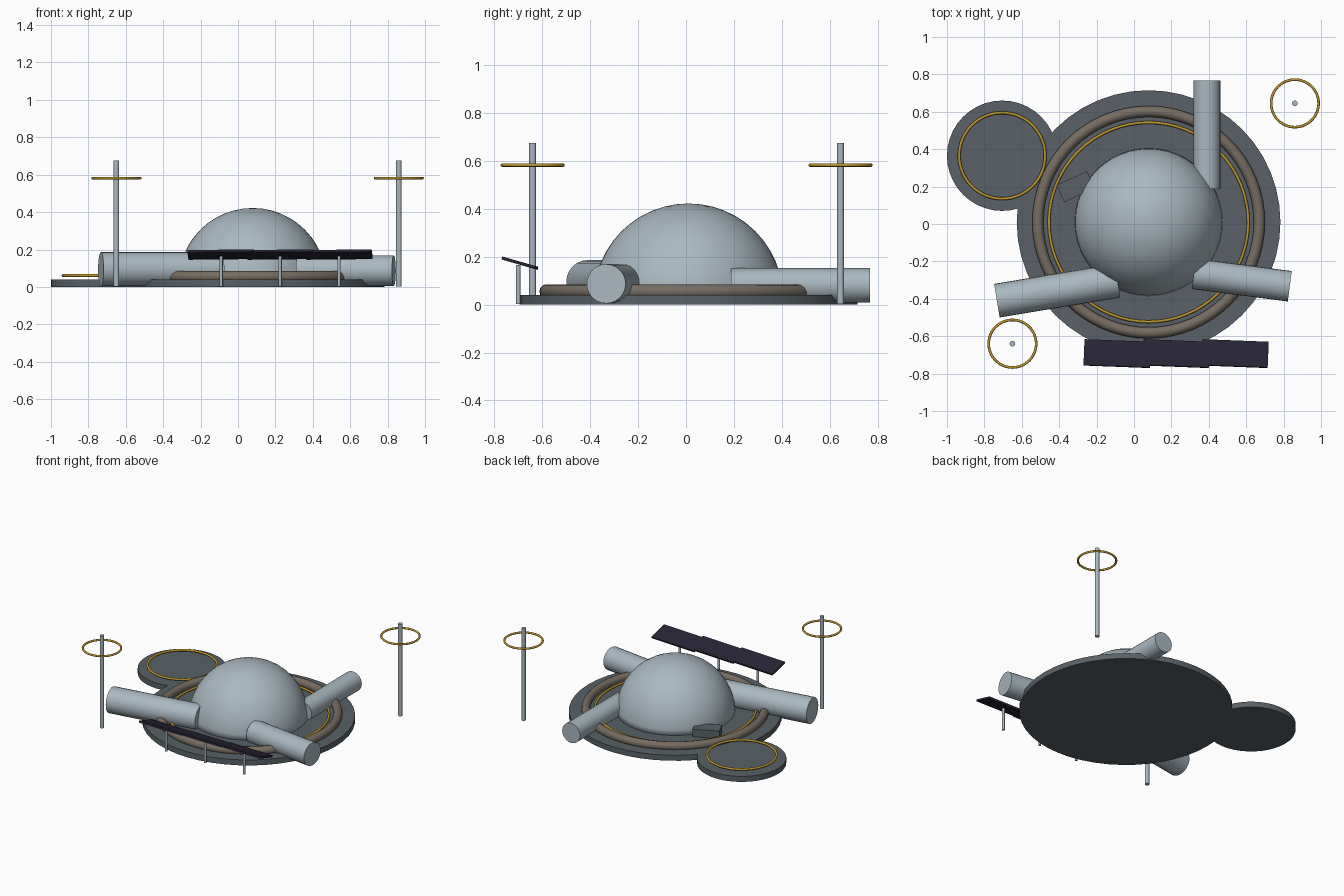
import bpy
from math import radians, cos, sin, atan2
from mathutils import Vector, Matrix

cube = bpy.data.objects.get("Cube")
if cube:
    bpy.data.objects.remove(cube, do_unlink=True)


def material(name, rgb):
    m = bpy.data.materials.new(name)
    m.use_nodes = True
    m.diffuse_color = (*rgb, 1)
    m.node_tree.nodes["Principled BSDF"].inputs["Base Color"].default_value = (*rgb, 1)
    return m


HULL = material("pale blue grey", (0.40, 0.48, 0.53))
SLAB = material("dark slate", (0.10, 0.12, 0.135))
BERM = material("dusty brown", (0.18, 0.15, 0.12))
GOLD = material("gold", (0.52, 0.31, 0.025))
CELL = material("dark violet", (0.02, 0.017, 0.035))


def finish(name, mat, smooth=True):
    ob = bpy.context.object
    ob.name = name
    ob.data.materials.append(mat)
    if smooth:
        bpy.ops.object.shade_smooth_by_angle(angle=radians(35))
    return ob


def rod(name, mat, start, end, radius, sides=24):
    a, b = Vector(start), Vector(end)
    bpy.ops.mesh.primitive_cylinder_add(
        vertices=sides, radius=radius, depth=(b - a).length, location=(a + b) / 2,
        rotation=(b - a).to_track_quat("Z", "Y").to_euler())
    return finish(name, mat)


def ring(name, mat, center, major, minor):
    bpy.ops.mesh.primitive_torus_add(
        location=center, major_radius=major, minor_radius=minor,
        major_segments=64, minor_segments=12)
    return finish(name, mat)


def box(name, mat, size, matrix):
    bpy.ops.mesh.primitive_cube_add(size=1)
    ob = finish(name, mat, smooth=False)
    ob.data.transform(Matrix.Diagonal((*size, 1)))
    ob.matrix_world = matrix
    return ob


CX, CY = 0.078, 0.01

# Foundation, earth ring and marker ring
rod("foundation", SLAB, (CX, CY, 0), (CX, CY, 0.04), 0.705, 48)
ring("earth_ring", BERM, (CX, CY, 0.055), 0.592, 0.03)
ring("foundation_marker", GOLD, (CX, CY, 0.052), 0.533, 0.008)

# Landing pad
rod("landing_pad", SLAB, (-0.705, 0.365, 0), (-0.705, 0.365, 0.04), 0.295, 40)
ring("pad_marker", GOLD, (-0.705, 0.365, 0.061), 0.23, 0.008)

# Dome: upper half of a sphere
bpy.ops.mesh.primitive_uv_sphere_add(segments=48, ring_count=24, radius=0.395,
                                     location=(CX, CY, 0.027))
dome = finish("dome", HULL)
for v in dome.data.vertices:
    v.co.z = max(v.co.z, 0)

# Tunnel modules running into the dome
rod("left_back_tunnel", HULL, (0.39, 0.188, 0.08), (0.39, 0.768, 0.08), 0.072)
rod("left_front_tunnel", HULL, (0.32, -0.266, 0.087), (0.833, -0.333, 0.087), 0.082)
rod("right_front_tunnel", HULL, (-0.088, -0.303, 0.095), (-0.733, -0.41, 0.095), 0.091)

# Airlock block beside the dome
box("airlock", SLAB, (0.18, 0.1, 0.06),
    Matrix.Translation((-0.312, 0.2, 0.065)) @ Matrix.Rotation(radians(25), 4, "Z"))

# Masts with rings
for side, x, y in (("right", -0.65, -0.64), ("left", 0.86, 0.645)):
    rod(side + "_mast", HULL, (x, y, 0.003), (x, y, 0.675), 0.015, 16)
    ring(side + "_mast_ring", GOLD, (x, y, 0.582), 0.127, 0.007)

# Tilted panels on posts
for i in range(3):
    x = -0.09 + 0.315 * i
    rod(f"panel_post_{i + 1}", HULL, (x, -0.7, 0.003), (x, -0.7, 0.165), 0.009, 12)
    box(f"panel_{i + 1}", CELL, (0.355, 0.143, 0.013),
        Matrix.Translation((x, -0.693, 0.173)) @ Matrix.Rotation(radians(-16), 4, "X")
        @ Matrix.Rotation(radians(-2.3), 4, "Z"))
